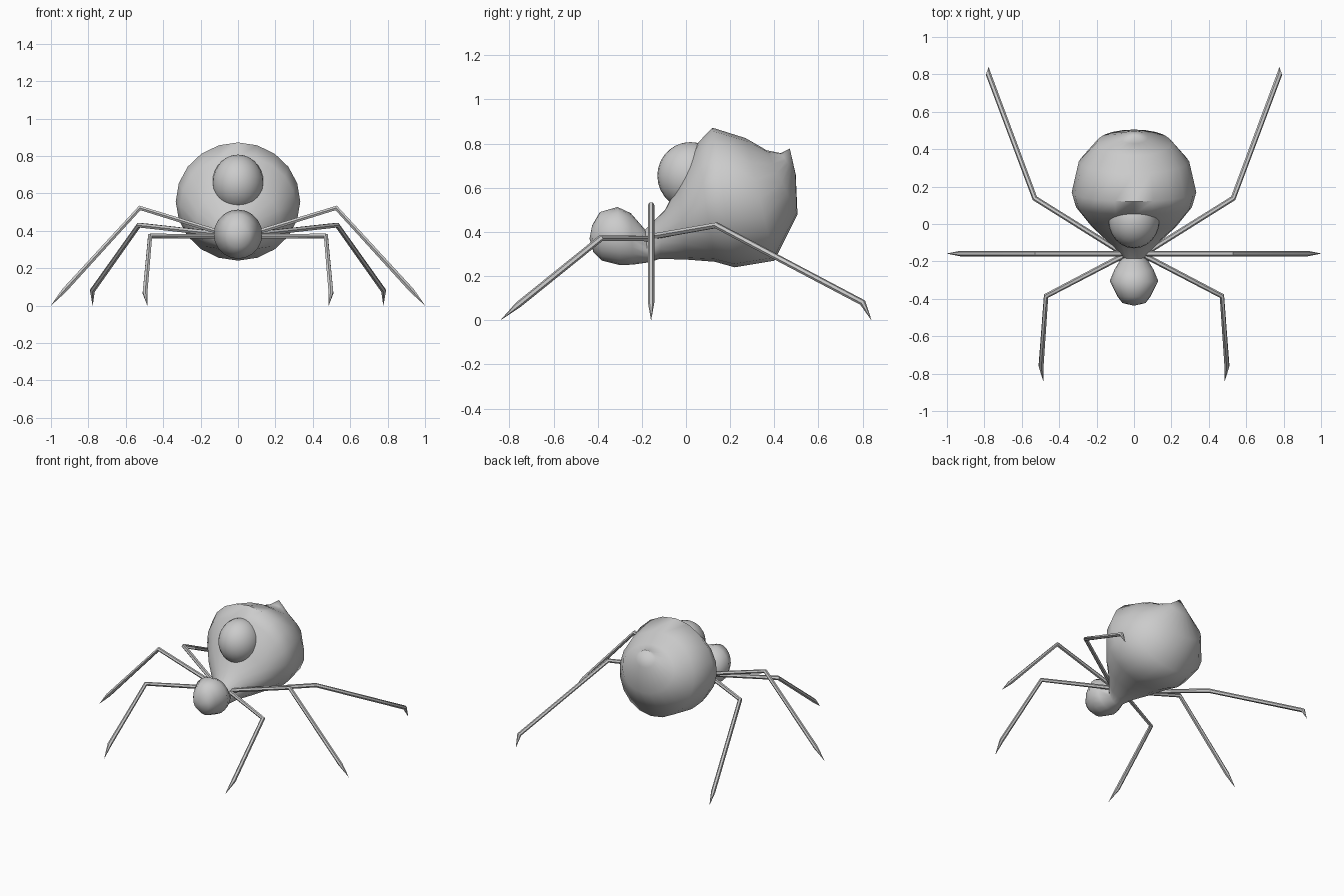
import bpy, bmesh, math
from mathutils import Vector

if "Cube" in bpy.data.objects:
    bpy.data.objects.remove(bpy.data.objects["Cube"])


def finish(obj, angle):
    bpy.ops.object.select_all(action='DESELECT')
    obj.select_set(True)
    bpy.context.view_layer.objects.active = obj
    bpy.ops.object.shade_smooth_by_angle(angle=math.radians(angle))


def loft(name, rings, start, end, sides=20):
    """Rings are (top y, top z, bottom y, bottom z, half width)."""
    bm = bmesh.new()
    loops = []
    for ty, tz, by, bz, w in rings:
        top, bot = Vector((0, ty, tz)), Vector((0, by, bz))
        mid, up = (top + bot) / 2, (top - bot) / 2
        loops.append([bm.verts.new(mid + up * math.cos(a) + Vector((w * math.sin(a), 0, 0)))
                      for a in (2 * math.pi * i / sides for i in range(sides))])
    first, last = bm.verts.new(start), bm.verts.new(end)
    for i in range(sides):
        j = (i + 1) % sides
        for a, b in zip(loops, loops[1:]):
            bm.faces.new((a[i], a[j], b[j], b[i]))
        bm.faces.new((first, loops[0][j], loops[0][i]))
        bm.faces.new((last, loops[-1][i], loops[-1][j]))
    bmesh.ops.recalc_face_normals(bm, faces=bm.faces)
    mesh = bpy.data.meshes.new(name)
    bm.to_mesh(mesh)
    bm.free()
    obj = bpy.data.objects.new(name, mesh)
    bpy.context.collection.objects.link(obj)
    finish(obj, 60)


# Head, waist and swollen abdomen in one skin, ending in a small rear spike
loft("body", [
    (-.425, .43, -.42, .31, .062),
    (-.39, .49, -.38, .27, .09),
    (-.31, .513, -.30, .25, .13),
    (-.25, .485, -.24, .252, .105),
    (-.185, .41, -.17, .262, .065),
    (-.095, .50, -.12, .278, .125),
    (-.03, .63, 0, .275, .225),
    (.05, .80, .13, .265, .31),
    (.12, .872, .22, .24, .333),
    (.27, .825, .40, .27, .295),
    (.365, .77, .505, .48, .20),
    (.43, .757, .497, .66, .075),
], (0, -.437, .37), (0, .47, .778))

# Round bump on the front of the abdomen
bpy.ops.mesh.primitive_uv_sphere_add(segments=24, ring_count=14, location=(0, .02, .655))
bump = bpy.context.object
bump.name = "back_bump"
bump.scale = (.137, .15, .152)
bpy.ops.object.transform_apply(location=False, rotation=False, scale=True)
finish(bump, 60)


def leg(name, points, side):
    curve = bpy.data.curves.new(name, 'CURVE')
    curve.dimensions = '3D'
    curve.bevel_depth = .0145
    curve.bevel_resolution = 1
    curve.use_fill_caps = True
    spline = curve.splines.new('POLY')
    spline.points.add(len(points) - 1)
    for i, (x, y, z) in enumerate(points):
        spline.points[i].co = (x * side, y, z, 1)
        spline.points[i].radius = .03 if i == len(points) - 1 else 1
    obj = bpy.data.objects.new(name, curve)
    bpy.context.collection.objects.link(obj)
    bpy.ops.object.select_all(action='DESELECT')
    obj.select_set(True)
    bpy.context.view_layer.objects.active = obj
    bpy.ops.object.convert(target='MESH')
    finish(bpy.context.object, 50)


# Three pairs of jointed legs: hip, knee, ankle, tip
LEGS = {
    "front_leg": [(.03, -.155, .37), (.47, -.385, .372), (.497, -.76, .07), (.485, -.84, 0)],
    "middle_leg": [(.03, -.158, .37), (.525, -.158, .522), (.93, -.158, .08), (1, -.158, 0)],
    "rear_leg": [(.03, -.175, .375), (.53, .137, .43), (.778, .80, .08), (.777, .84, 0)],
}
for part, pts in LEGS.items():
    for suffix, s in (("left", 1), ("right", -1)):
        leg(f"{part}_{suffix}", pts, s)
